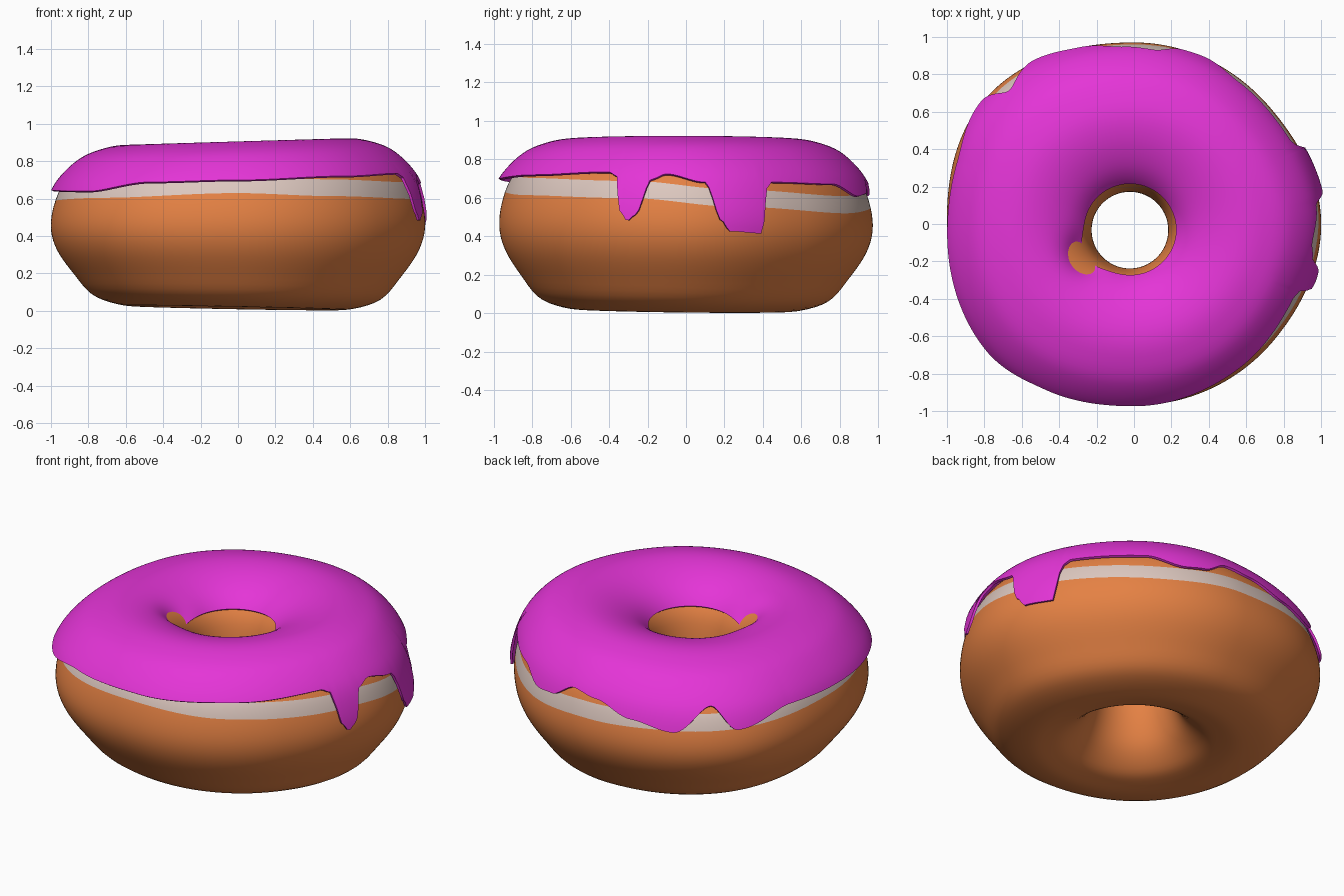
import bpy, math
from math import cos, sin, radians, floor, exp

cube = bpy.data.objects.get("Cube")
if cube:
    bpy.data.objects.remove(cube, do_unlink=True)


def material(name, rgb):
    m = bpy.data.materials.new(name)
    m.use_nodes = True
    m.diffuse_color = (*rgb, 1)
    m.node_tree.nodes["Principled BSDF"].inputs["Base Color"].default_value = (*rgb, 1)
    return m


DOUGH = material("golden dough", (0.78, 0.22, 0.057))
PALE = material("pale band", (0.72, 0.575, 0.52))
ICING = material("magenta icing", (0.78, 0.035, 0.68))

# Closed cross-section (radius, height): bottom, outer side, top, hole
PROFILE = [(.60, .018), (.765, .07), (.875, .19), (.965, .32), (1.0, .44), (.985, .57),
           (.93, .70), (.82, .81), (.70, .86), (.58, .875), (.45, .85), (.33, .79),
           (.25, .70), (.215, .58), (.205, .45), (.225, .30), (.28, .16), (.38, .06), (.48, .025)]
N = len(PROFILE)
STEPS = 360

# Values around the ring: (degrees, value)
OUTLINE = [(-90, .97), (-40, .972), (0, 1.0), (40, .957), (90, .97), (143, 1.04),
           (180, 1.0), (222, 1.02)]
BAND = [(-90, .63), (-60, .615), (-17, .60), (15, .555), (60, .52), (90, .545),
        (121, .565), (180, .59), (225, .605)]
EDGE = [(-90, .685), (-55, .705), (-25, .72), (-22, .70), (-20, .53), (-17.5, .48),
        (-15, .51), (-10.5, .685), (-6, .71), (6, .67), (10.5, .48), (13, .43), (23, .42),
        (26, .64), (28, .67), (54, .66), (67, .60), (74, .61), (83, .68), (93, .66),
        (107, .60), (121, .56), (133, .69), (141, .57), (160, .64), (180, .635),
        (220, .63), (242, .675)]


def around(keys, deg):
    """Eased interpolation of keys around the circle."""
    deg = (deg + 90) % 360 - 90
    pts = keys + [(keys[0][0] + 360, keys[0][1])]
    for (a, va), (b, vb) in zip(pts, pts[1:]):
        if a <= deg <= b:
            t = (deg - a) / (b - a)
            return va + (vb - va) * t * t * (3 - 2 * t)


def curve(u):
    """Smooth point on the cross-section."""
    i, t = floor(u), u - floor(u)
    p = [PROFILE[(i + k) % N] for k in (-1, 0, 1, 2)]
    return [.5 * (2 * b + (c - a) * t + (2 * a - 5 * b + 4 * c - d) * t * t
                  + (3 * b - a - 3 * c + d) * t ** 3) for a, b, c, d in zip(*p)]


def lean(x, y, z):
    """Slight unevenness of top and bottom."""
    return x * (.055 * z - .02) - .012 * y * (1 - z)


def u_at(z, deg):
    """Cross-section parameter on the outer side at a given height."""
    a = radians(deg)
    z -= lean(cos(a), sin(a), z)
    lo, hi = 1, 9
    for _ in range(24):
        mid = (lo + hi) / 2
        lo, hi = (mid, hi) if curve(mid)[1] < z else (lo, mid)
    return lo


def point(u, deg, lift=0, flare=0):
    """Point on the ring, lifted along the normal and flared sideways."""
    r, z = curve(u)
    (r0, z0), (r1, z1) = curve(u - .02), curve(u + .02)
    length = math.hypot(r1 - r0, z1 - z0)
    w = min(1, max(0, 1 - r) / .8)               # 1 at the hole, 0 outside
    r *= 1 + (around(OUTLINE, deg) - 1) * (1 - w)
    r += (lift + flare * (1 - w)) * (z1 - z0) / length
    z -= lift * (r1 - r0) / length
    x = r * cos(radians(deg)) - .022 * w         # the hole sits off centre
    y = r * sin(radians(deg)) - .033 * w
    return x, y, z + lean(x, y, z)


def spread(a, b, n):
    return [a + (b - a) * k / n for k in range(n)]


def ring(name, mats, rows_at, place, closed, pale_rows=()):
    """Sweep rows of the cross-section round the ring."""
    verts, faces, count = [], [], 0
    for i in range(STEPS):
        deg = i * 360 / STEPS
        rows = rows_at(deg)
        count = len(rows)
        verts += [place(u, deg) for u in rows]
    last = count if closed else count - 1
    for i in range(STEPS):
        a, b = i * count, (i + 1) % STEPS * count
        for j in range(last):
            k = (j + 1) % count
            faces.append((a + j, b + j, b + k, a + k))
    me = bpy.data.meshes.new(name)
    me.from_pydata(verts, [], faces)
    for m in mats:
        me.materials.append(m)
    for p in me.polygons:
        p.use_smooth = True
        p.material_index = 1 if p.index % last in pale_rows else 0
    ob = bpy.data.objects.new(name, me)
    bpy.context.collection.objects.link(ob)
    return ob


# Dough ring with the pale band following its own wavy rows
def dough_rows(deg):
    z = around(BAND, deg)
    low, high = u_at(z, deg), u_at(z + .09, deg)
    return spread(0, low, 24) + spread(low, high, 4) + spread(high, N, 56)


ring("dough", [DOUGH, PALE], dough_rows, point, True, range(24, 28))


# Icing shell with drips outside; it sinks into the dough beside the hole
def icing_rows(deg):
    start = u_at(around(EDGE, deg), deg)
    return spread(start, 7.3, 18) + spread(7.3, 11.7, 30) + [11.7]


def icing_point(u, deg):
    sink = .06 * exp(-((deg - 211) / 23) ** 2 - ((u - 11.3) / .85) ** 2)
    flare = .04 * max(0, cos(radians(deg - 250)))
    return point(u, deg, .03 - sink, flare)


icing = ring("icing", [ICING], icing_rows, icing_point, False)
shell = icing.modifiers.new("thickness", "SOLIDIFY")
shell.thickness = .014
shell.offset = -1

# Keep the cut rim of the icing crisp
bpy.ops.object.select_all(action="DESELECT")
icing.select_set(True)
bpy.context.view_layer.objects.active = icing
bpy.ops.object.modifier_apply(modifier="thickness")
bpy.ops.object.shade_smooth_by_angle(angle=radians(50))
